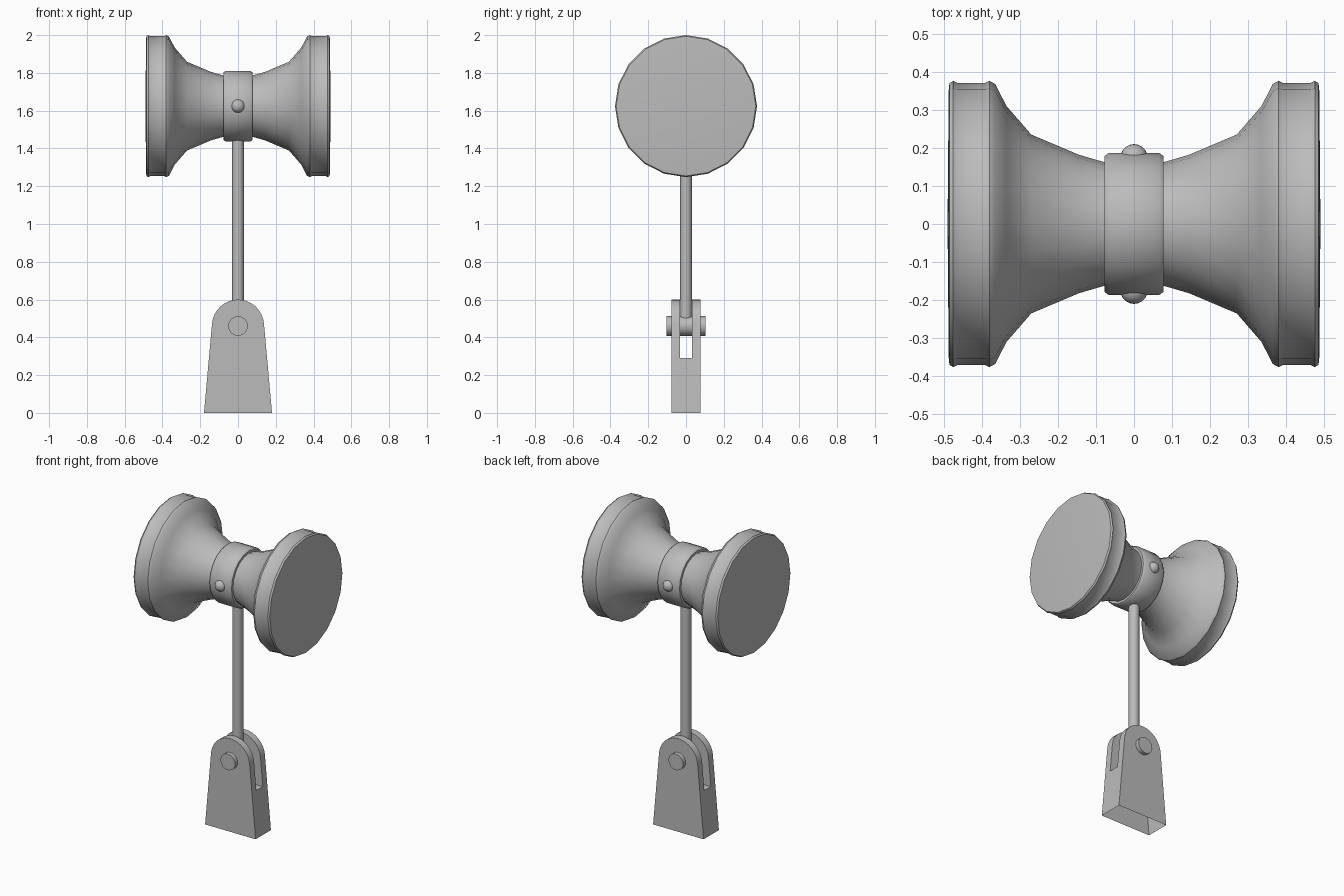
import bpy, bmesh, math
from mathutils import Matrix, Vector

if "Cube" in bpy.data.objects:
    bpy.data.objects.remove(bpy.data.objects["Cube"])

grey = bpy.data.materials.new("plain_grey")
grey.use_nodes = True
COLOUR = (0.5, 0.5, 0.5, 1)
grey.diffuse_color = COLOUR
grey.node_tree.nodes["Principled BSDF"].inputs["Base Color"].default_value = COLOUR

HEAD_Z = 1.624
PIN_Z = 0.46


def finish(name, bm, smooth=None):
    bmesh.ops.recalc_face_normals(bm, faces=bm.faces)
    mesh = bpy.data.meshes.new(name)
    bm.to_mesh(mesh)
    bm.free()
    mesh.materials.append(grey)
    obj = bpy.data.objects.new(name, mesh)
    bpy.context.collection.objects.link(obj)
    bpy.ops.object.select_all(action='DESELECT')
    obj.select_set(True)
    bpy.context.view_layer.objects.active = obj
    if smooth:
        bpy.ops.object.shade_smooth_by_angle(angle=math.radians(smooth))
    return obj


def lathe_x(name, profile, sides, smooth):
    """Turn (x, radius) points about the horizontal head axis."""
    bm = bmesh.new()
    verts = [bm.verts.new((x, 0, HEAD_Z + r)) for x, r in profile]
    edges = [bm.edges.new(pair) for pair in zip(verts, verts[1:])]
    bmesh.ops.spin(bm, geom=verts + edges, cent=(0, 0, HEAD_Z), axis=(1, 0, 0),
                   angle=math.tau, steps=sides, use_merge=True)
    bmesh.ops.remove_doubles(bm, verts=bm.verts, dist=0.0005)
    return finish(name, bm, smooth)


def cylinder(name, radius, length, centre, along_y=False, sides=24):
    bm = bmesh.new()
    turn = Matrix.Rotation(math.pi / 2, 4, 'X') if along_y else Matrix()
    bmesh.ops.create_cone(bm, cap_ends=True, segments=sides, radius1=radius, radius2=radius,
                          depth=length, matrix=Matrix.Translation(centre) @ turn)
    return finish(name, bm, 40)


# Two-faced flared head, mirrored about its middle
half = [(0.0, 0.16), (0.08, 0.163), (0.145, 0.182), (0.27, 0.235), (0.335, 0.31),
        (0.365, 0.368), (0.38, 0.376), (0.39, 0.371), (0.465, 0.371), (0.475, 0.376),
        (0.485, 0.37), (0.487, 0.35), (0.49, 0.0)]
lathe_x("flared_head", [(-x, r) for x, r in reversed(half[1:])] + half, 20, 40)

# Collar around the waist
collar = [(0.078, 0.15), (0.078, 0.178), (0.066, 0.187)]
lathe_x("waist_collar", [(-x, r) for x, r in collar] + collar[::-1], 20, 50)

# Round studs on the front and back of the collar
for name, side in (("front_stud", -1), ("back_stud", 1)):
    bm = bmesh.new()
    bmesh.ops.create_uvsphere(bm, u_segments=20, v_segments=12, radius=0.036,
                              matrix=Matrix.Translation((0, side * 0.174, HEAD_Z)))
    finish(name, bm, 60)

# Handle rod and hinge pin
cylinder("handle_rod", 0.031, 0.97, (0, 0, 0.985))
cylinder("hinge_pin", 0.052, 0.208, (0, 0, PIN_Z), along_y=True)

# Tapered bracket with a round top
bm = bmesh.new()
arc = [math.radians(5 + 170 * i / 16) for i in range(17)]
outline = [(-0.18, 0), (0.18, 0)]
outline += [(0.138 * math.cos(a), PIN_Z + 0.14 * math.sin(a)) for a in arc]
face = bm.faces.new([bm.verts.new((x, -0.078, z)) for x, z in outline])
new = bmesh.ops.extrude_face_region(bm, geom=[face])["geom"]
bmesh.ops.translate(bm, vec=Vector((0, 0.156, 0)),
                    verts=[v for v in new if isinstance(v, bmesh.types.BMVert)])
bracket = finish("hinge_bracket", bm)

# Slot between the two bracket cheeks
bm = bmesh.new()
bmesh.ops.create_cube(bm, size=1, matrix=Matrix.Translation((0, 0, 0.54))
                      @ Matrix.Diagonal((1, 0.066, 0.5, 1)))
cutter = finish("slot_cutter", bm)
cutter.hide_render = True
bpy.context.view_layer.objects.active = bracket
cut = bracket.modifiers.new("slot", 'BOOLEAN')
cut.operation = 'DIFFERENCE'
cut.solver = 'EXACT'
cut.object = cutter
bpy.ops.object.modifier_apply(modifier=cut.name)
bpy.data.objects.remove(cutter)

# The bracket is open underneath
bm = bmesh.new()
bm.from_mesh(bracket.data)
floor = [f for f in bm.faces if all(v.co.z < 0.001 for v in f.verts)]
bmesh.ops.delete(bm, geom=floor, context='FACES_ONLY')
bm.to_mesh(bracket.data)
bm.free()
bracket.select_set(True)
bpy.ops.object.shade_smooth_by_angle(angle=math.radians(25))
